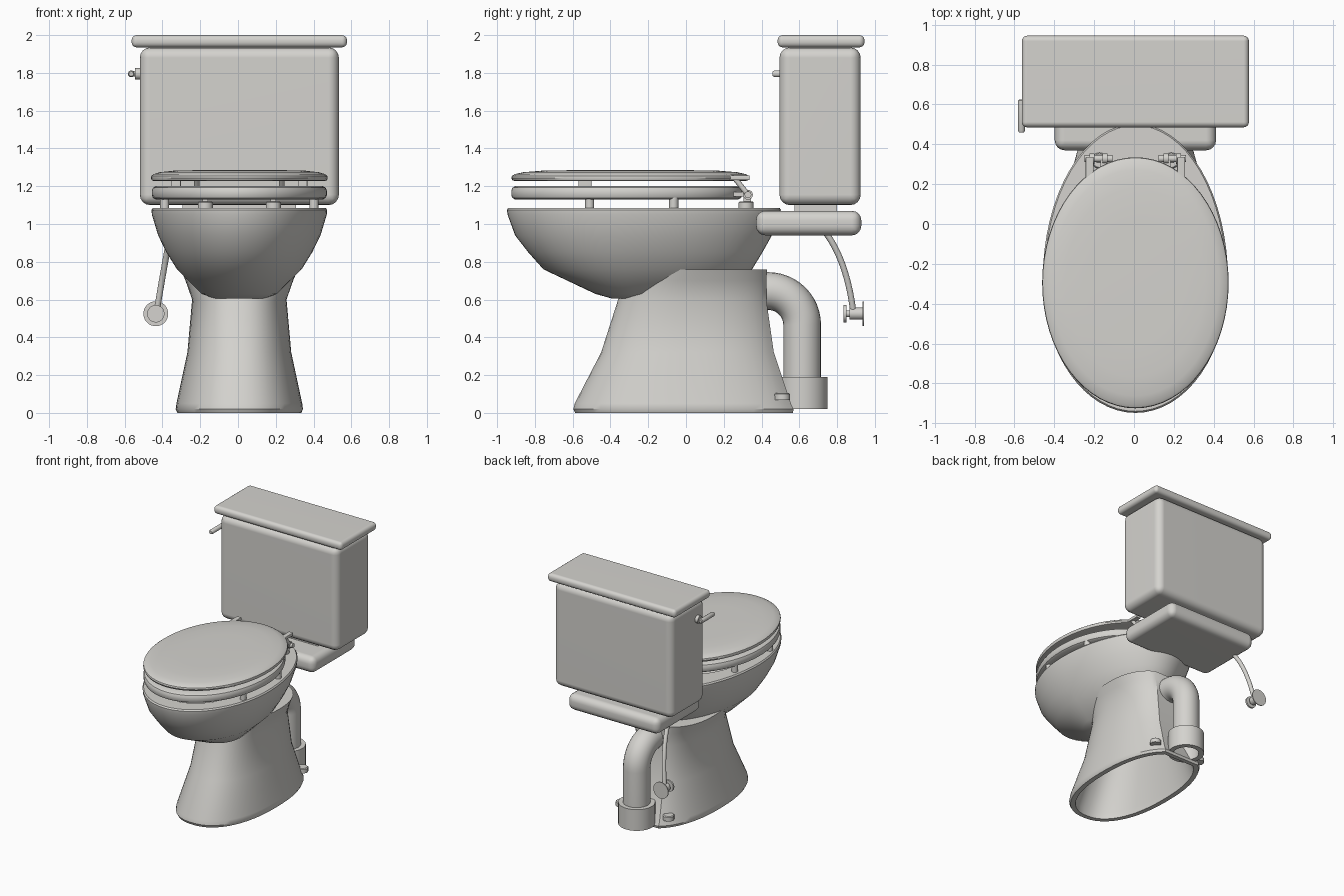
import bpy, bmesh, math
from mathutils import Vector

if "Cube" in bpy.data.objects:
    bpy.data.objects.remove(bpy.data.objects["Cube"])

CX = 0.007
porcelain = bpy.data.materials.new("warm_white_porcelain")
porcelain.diffuse_color = (0.66, 0.65, 0.62, 1)
porcelain.use_nodes = True
porcelain.node_tree.nodes["Principled BSDF"].inputs["Base Color"].default_value = porcelain.diffuse_color


def add(name, bm):
    bmesh.ops.recalc_face_normals(bm, faces=bm.faces[:])
    me = bpy.data.meshes.new(name)
    bm.to_mesh(me)
    bm.free()
    ob = bpy.data.objects.new(name, me)
    bpy.context.collection.objects.link(ob)
    me.materials.append(porcelain)
    return ob


def loft(name, rings, closed=False):
    """Skin a list of equal-length rings; cap the ends unless closed."""
    bm = bmesh.new()
    vs = [[bm.verts.new(p) for p in r] for r in rings]
    n = len(rings[0])
    pairs = list(zip(vs, vs[1:])) + ([(vs[-1], vs[0])] if closed else [])
    for a, b in pairs:
        for i in range(n):
            j = (i + 1) % n
            bm.faces.new((a[i], a[j], b[j], b[i]))
    if not closed:
        bm.faces.new(vs[0])
        bm.faces.new(vs[-1])
    return add(name, bm)


def box(name, x, y, z, bevel=0.0, seg=4):
    bm = bmesh.new()
    bmesh.ops.create_cube(bm, size=1)
    for v in bm.verts:
        v.co = [(lo + hi) / 2 + c * (hi - lo) for c, (lo, hi) in zip(v.co, (x, y, z))]
    if bevel:
        bmesh.ops.bevel(bm, geom=bm.edges[:], offset=bevel, segments=seg,
                        profile=0.5, affect='EDGES')
    ob = add(name, bm)
    if bevel:
        ob.modifiers.new("even_shading", 'WEIGHTED_NORMAL')
    return ob


def turned(name, start, axis, profile, n=24, closed=False):
    """Round part along an axis from (distance, radius) pairs."""
    axis = Vector(axis).normalized()
    u = axis.orthogonal().normalized()
    w = axis.cross(u)
    rings = []
    for d, r in profile:
        c = Vector(start) + axis * d
        rings.append([c + r * (math.cos(t) * u + math.sin(t) * w)
                      for t in (2 * math.pi * i / n for i in range(n))])
    return loft(name, rings, closed)


def tube(name, pts, radius):
    """Round tube following a path."""
    pts = [Vector(p) for p in pts]
    rings = []
    for i, p in enumerate(pts):
        d = (pts[min(i + 1, len(pts) - 1)] - pts[max(i - 1, 0)]).normalized()
        u = d.cross(Vector((1, 0, 0))).normalized()
        w = d.cross(u)
        rings.append([p + radius * (math.cos(t) * u + math.sin(t) * w)
                      for t in (2 * math.pi * k / 24 for k in range(24))])
    return loft(name, rings)


def egg(z, w, yf, yr, yc=-0.28, n=64):
    """Oval ring with separate front and rear lengths."""
    ring = []
    for i in range(n):
        t = 2 * math.pi * i / n
        s = math.sin(t)
        ring.append((CX + w * math.cos(t), yc + s * (yr - yc if s > 0 else yc - yf), z))
    return ring


def foot(z, w, yf, yr, n=48):
    """Superellipse ring with a flat rear."""
    a = (yr - yf) / 1.915
    yc, e = yf + a, 2 / 2.3
    t0 = math.acos(0.915 ** (1 / e))
    ring = []
    for i in range(n):
        t = t0 + (2 * math.pi - 2 * t0) * i / (n - 1)
        c, s = math.cos(t), math.sin(t)
        ring.append((CX + w * math.copysign(abs(s) ** e, s),
                     yc + a * math.copysign(abs(c) ** e, c), z))
    return ring


# pedestal, hollow underneath
outer = [(0.76, 0.31, -0.30, 0.43), (0.70, 0.285, -0.33, 0.425), (0.60, 0.25, -0.36, 0.425),
         (0.32, 0.275, -0.45, 0.465), (0.05, 0.333, -0.59, 0.555), (0.02, 0.337, -0.597, 0.57),
         (0.0, 0.328, -0.587, 0.565)]
inner = [(0.0, 0.29, -0.55, 0.53), (0.05, 0.285, -0.545, 0.51), (0.32, 0.235, -0.41, 0.425),
         (0.55, 0.21, -0.33, 0.39)]
loft("pedestal", [foot(*r) for r in outer + inner])

# bowl with inner cavity
bowl = [(0.605, 0.13, -0.39, 0.05), (0.63, 0.20, -0.48, 0.15), (0.76, 0.33, -0.755, 0.35),
        (0.85, 0.386, -0.835, 0.405), (0.94, 0.43, -0.905, 0.455), (1.05, 0.463, -0.945, 0.50),
        (1.075, 0.465, -0.948, 0.502), (1.086, 0.457, -0.94, 0.495), (1.086, 0.36, -0.82, 0.22),
        (1.04, 0.355, -0.81, 0.21), (0.92, 0.28, -0.70, 0.12), (0.83, 0.15, -0.48, -0.05)]
loft("bowl", [egg(*r) for r in bowl])

# seat ring with rounded section
seat = [(0.02, 1.13), (0.006, 1.138), (0, 1.152), (0, 1.178), (0.006, 1.192), (0.02, 1.2),
        (0.11, 1.2), (0.125, 1.185), (0.125, 1.145), (0.11, 1.13)]
loft("seat", [egg(z, 0.463 - o, -0.925 + o, 0.297 - o, -0.30) for o, z in seat], closed=True)

# domed seat cover
cover = [(0.97, 1.228), (0.99, 1.231), (1, 1.243), (0.995, 1.255), (0.97, 1.264), (0.9, 1.274),
         (0.75, 1.282), (0.5, 1.285)]
loft("seat_cover", [egg(z, 0.468 * s, -0.295 - 0.63 * s, -0.295 + 0.63 * s, -0.295)
                    for s, z in cover])

# cistern, its cover and its support shelf
box("tank", (-0.52, 0.534), (0.495, 0.925), (1.10, 1.935), 0.055)
box("tank_cover", (-0.563, 0.577), (0.485, 0.945), (1.935, 2.0), 0.027)
box("tank_neck", (CX - 0.30, CX + 0.30), (0.575, 0.80), (1.06, 1.11))
box("tank_shelf", (CX - 0.405, CX + 0.405), (0.37, 0.928), (0.94, 1.07), 0.05)

# paired hinges, bumpers and floor bolts
for side, s in (("left", -1), ("right", 1)):
    def span(a, b):
        return tuple(sorted((CX + s * a, CX + s * b)))
    box(side + "_cover_bumper", span(0.31, 0.36), (-0.57, -0.50), (1.19, 1.235), 0.006, 2)
    turned(side + "_front_seat_bumper", (CX + s * 0.395, -0.51, 1.083), (0, 0, 1),
           [(0, 0.024), (0.06, 0.024)], 16)
    turned(side + "_rear_seat_bumper", (CX + s * 0.395, -0.065, 1.083), (0, 0, 1),
           [(0, 0.024), (0.06, 0.024)], 16)
    turned(side + "_hinge_base", (CX + s * 0.18, 0.318, 1.083), (0, 0, 1),
           [(0, 0.04), (0.03, 0.04), (0.037, 0.034)])
    box(side + "_hinge_post", span(0.165, 0.195), (0.305, 0.345), (1.11, 1.16))
    turned(side + "_hinge_pin", (CX + s * 0.115, 0.328, 1.155), (s, 0, 0),
           [(0, 0.018), (0.14, 0.018)], 16)
    for k, x in enumerate((0.14, 0.205)):
        turned(side + "_hinge_knuckle_%d" % k, (CX + s * x, 0.328, 1.155), (s, 0, 0),
               [(0, 0.026), (0.025, 0.026)], 16)
    box(side + "_cover_arm", span(0.21, 0.25), (0.18, 0.337), (1.232, 1.257), 0.005, 2)
    tube(side + "_cover_link", [(CX + s * 0.225, 0.328, 1.155),
                                (CX + s * 0.225, 0.26, 1.24)], 0.014)
    box(side + "_seat_arm", span(0.145, 0.175), (0.2, 0.325), (1.145, 1.17))
    turned(side + "_floor_bolt", (CX + s * 0.21, 0.51, 0.067), (0, 0, 1),
           [(0, 0.042), (0.032, 0.042), (0.038, 0.036)], 12)

# flush handle
turned("handle_base", (-0.515, 0.60, 1.795), (-1, 0, 0), [(0, 0.03), (0.03, 0.03)])
turned("handle_spindle", (-0.53, 0.60, 1.795), (-1, 0, 0), [(0, 0.015), (0.035, 0.015)], 16)
turned("handle_lever", (-0.565, 0.625, 1.795), (0, -1, 0),
       [(0, 0.012), (0.006, 0.018), (0.155, 0.018), (0.167, 0.012)], 16)

# waste pipe and open floor collar
R = 0.18
bend = [(CX, 0.435 + R * math.sin(a), 0.465 + R * math.cos(a))
        for a in (math.pi / 2 * i / 12 for i in range(13))]
tube("waste_pipe", [(CX, 0.36, 0.645)] + bend + [(CX, 0.615, 0.14)], 0.1)
turned("pipe_collar", (CX, 0.615, 0.02), (0, 0, 1),
       [(0, 0.135), (0.17, 0.135), (0.17, 0.095), (0.0, 0.095)], 40, True)

# water supply hose and wall valve
p0, p1, p2 = Vector((-0.355, 0.735, 0.96)), Vector((-0.385, 0.85, 0.81)), Vector((-0.43, 0.885, 0.54))
tube("supply_hose", [(1 - t) ** 2 * p0 + 2 * t * (1 - t) * p1 + t * t * p2
                     for t in (i / 14 for i in range(15))], 0.016)
turned("valve", (-0.435, 0.835, 0.525), (0, 1, 0),
       [(0, 0.046), (0.014, 0.046), (0.014, 0.018), (0.03, 0.018), (0.03, 0.032),
        (0.1, 0.032), (0.1, 0.066), (0.107, 0.066)], 28)

# smooth shading with crisp edges
bpy.ops.object.select_all(action='SELECT')
bpy.context.view_layer.objects.active = bpy.data.objects["bowl"]
bpy.ops.object.shade_smooth_by_angle(angle=math.radians(35))
